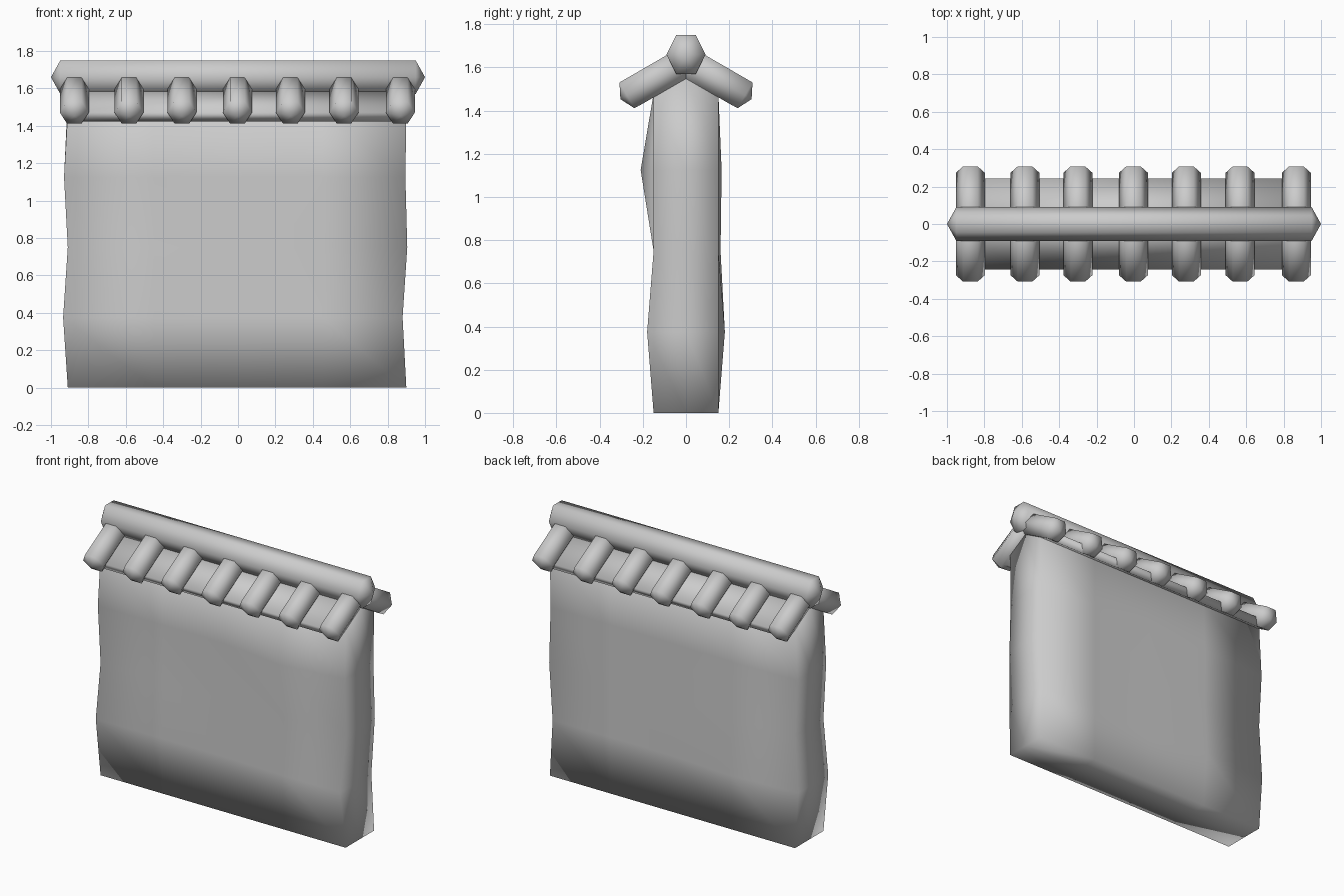
import bpy, bmesh
from math import cos, sin, radians, pi
from mathutils import Matrix, Vector

if "Cube" in bpy.data.objects:
    bpy.data.objects.remove(bpy.data.objects["Cube"])


def finish(bm, name, matrix=None):
    bmesh.ops.recalc_face_normals(bm, faces=bm.faces)
    me = bpy.data.meshes.new(name)
    bm.to_mesh(me)
    bm.free()
    for p in me.polygons:
        p.use_smooth = True
    ob = bpy.data.objects.new(name, me)
    if matrix is not None:
        ob.matrix_world = matrix
    bpy.context.collection.objects.link(ob)
    return ob


def hex_bar(name, x0, x1, half_w, half_h, tip, matrix):
    """Six-sided bar along local x with a shallow point on both ends."""
    bm = bmesh.new()
    rings = [[bm.verts.new((x, half_w * cos(i * pi / 3),
                            half_h * sin(i * pi / 3) / sin(pi / 3)))
              for i in range(6)] for x in (x0, x1)]
    ends = [bm.verts.new((x0 - tip, 0, 0)), bm.verts.new((x1 + tip, 0, 0))]
    for i in range(6):
        j = (i + 1) % 6
        bm.faces.new((rings[0][i], rings[0][j], rings[1][j], rings[1][i]))
        for ring, end in zip(rings, ends):
            bm.faces.new((ring[i], ring[j], end))
    return finish(bm, name, matrix)


# Wall: subdivided box with worn, uneven faces
bm = bmesh.new()
bmesh.ops.create_cube(bm, size=1, matrix=Matrix.Translation((0, 0, 0.75))
                      @ Matrix.Diagonal((1.8, 0.3, 1.5, 1)))
cuts = [((x, 0, 0), (1, 0, 0)) for x in (-0.45, 0, 0.45)]
cuts += [((0, 0, z), (0, 0, 1)) for z in (0.375, 0.75, 1.125)]
cuts += [((0, 0, 0), (0, 1, 0))]
for co, no in cuts:
    bmesh.ops.bisect_plane(bm, geom=bm.verts[:] + bm.edges[:] + bm.faces[:],
                           plane_co=co, plane_no=no)
left = [-0.01, -0.035, -0.01, -0.03, -0.01]
right = [0, -0.02, 0.005, -0.005, 0]
back_bulge = [0, 0.03, 0.01, 0.015, 0]
for v in bm.verts:
    row, x, y = round(v.co.z / 0.375), v.co.x, v.co.y
    if x < -0.8:
        v.co.x += left[row]
    elif x > 0.8:
        v.co.x += right[row]
    if y < -0.1:
        if row == 1:
            v.co.y -= 0.03 if x > 0.4 else 0.015
        if row == 3 and abs(x - 0.45) < 0.1:
            v.co.y -= 0.06
    elif y > 0.1:
        if -0.6 < x < -0.3:
            v.co.y += back_bulge[row]
    elif row == 4:
        v.co.z = 1.56
    if row == 4 and abs(y) > 0.1:
        v.co.z = 1.48
finish(bm, "wall")

# Ridge beam
hex_bar("ridge_beam", -0.95, 0.95, 0.09, 0.09, 0.05,
        Matrix.Translation((0, 0, 1.66)))

# Sloping roof on both sides
tile_x = (-0.875, -0.583, -0.30, -0.003, 0.28, 0.567, 0.868)
for side, turn in (("front", -90), ("back", 90)):
    slope = Matrix.Rotation(radians(turn), 4, 'Z') @ Matrix.Rotation(radians(30), 4, 'Y')
    # Flat pan under the round tiles
    bm = bmesh.new()
    bmesh.ops.create_cube(bm, size=1, matrix=Matrix.Translation((0.145, 0, -0.042))
                          @ Matrix.Diagonal((0.29, 1.8, 0.056, 1)))
    finish(bm, side + "_roof_pan", Matrix.Translation((0, 0, 1.629)) @ slope)
    # Round cover tiles
    for i, x in enumerate(tile_x):
        hex_bar(f"{side}_tile_{i + 1}", 0.03, 0.316, 0.0775, 0.069, 0.035,
                Matrix.Translation((x, 0, 1.629)) @ slope)
